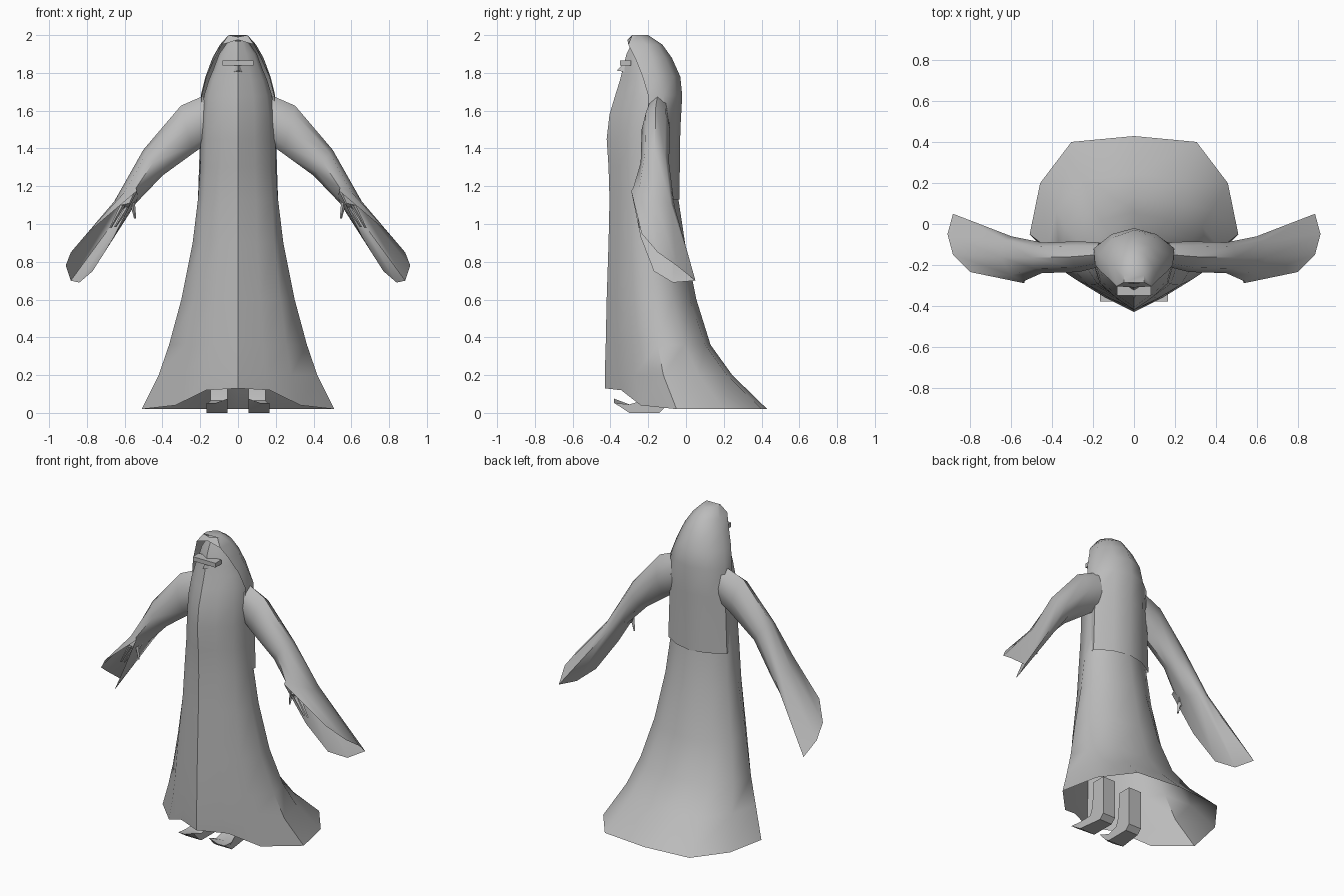
import bpy, bmesh, math

if "Cube" in bpy.data.objects:
    bpy.data.objects.remove(bpy.data.objects["Cube"])

grey = bpy.data.materials.new("plain_grey")
grey.diffuse_color = (0.5, 0.5, 0.5, 1)
grey.use_nodes = True
grey.node_tree.nodes["Principled BSDF"].inputs["Base Color"].default_value = grey.diffuse_color


def finish(name, bm, angle=50):
    bmesh.ops.remove_doubles(bm, verts=bm.verts, dist=0.0005)
    bmesh.ops.recalc_face_normals(bm, faces=bm.faces)
    me = bpy.data.meshes.new(name)
    bm.to_mesh(me)
    bm.free()
    ob = bpy.data.objects.new(name, me)
    bpy.context.collection.objects.link(ob)
    me.materials.append(grey)
    bpy.ops.object.select_all(action='DESELECT')
    ob.select_set(True)
    bpy.context.view_layer.objects.active = ob
    bpy.ops.object.shade_smooth_by_angle(angle=math.radians(angle))
    return ob


def loft(name, rings, closed=True, cap_start=False, cap_end=False, side=1, angle=50):
    bm = bmesh.new()
    rows = [[bm.verts.new((x * side, y, z)) for x, y, z in r] for r in rings]
    n = len(rows[0])
    for a, b in zip(rows, rows[1:]):
        for i in range(n if closed else n - 1):
            j = (i + 1) % n
            bm.faces.new((a[i], a[j], b[j], b[i]))
    if cap_start:
        bm.faces.new(rows[0])
    if cap_end:
        bm.faces.new(rows[-1])
    return finish(name, bm, angle)


def mirror_ring(half):
    """Close a half ring running from front centre to back centre."""
    return half + [(-x, y, z) for x, y, z in half[-2:0:-1]]


# Robe, chest, beard and face: one lofted body
TORSO = [(0, 0), (.45, .25), (.85, .55), (1, 1), (.95, 1.45), (.5, 1.78), (0, 2)]
HEM = [(0, 0), (.33, .23), (.65, .5), (1, 1), (.9, 1.52), (.6, 1.94), (0, 2)]
HEM_Z = [.13, .12, .04, .02, .02, .02, .02]
# z, half width, front y, side y, back y, hem roundness
body = [(.02, .51, -.43, -.05, .43, 1), (.2, .42, -.43, -.12, .245, .9),
        (.36, .365, -.425, -.15, .13, .75), (.6, .30, -.42, -.19, .055, .5),
        (.9, .24, -.41, -.2, -.005, .25), (1.13, .212, -.405, -.2, -.04, 0),
        (1.3, .2, -.41, -.19, -.055, 0), (1.45, .197, -.42, -.18, -.05, 0),
        (1.58, .193, -.405, -.17, -.05, 0), (1.68, .18, -.375, -.17, -.05, 0),
        (1.76, .155, -.35, -.18, -.06, 0), (1.82, .13, -.335, -.19, -.09, 0),
        (1.9, .1, -.315, -.2, -.13, 0), (1.97, .05, -.28, -.22, -.17, 0)]
rings = []
for n, (z, w, f, s, b, k) in enumerate(body):
    half = []
    for i, (t, h) in enumerate(zip(TORSO, HEM)):
        x = t[0] + (h[0] - t[0]) * k
        v = t[1] + (h[1] - t[1]) * k
        y = f + (s - f) * v if v <= 1 else s + (b - s) * (v - 1)
        half.append((x * w, y, HEM_Z[i] if n == 0 else z))
    rings.append(mirror_ring(half))
loft("robe_body", rings, cap_end=True)

# Hood: open shell round the back of the head, with a pointed brim
hood = [(1.13, .19, -.19, .212, -.12, .11, -.06, -.035),
        (1.5, .19, -.2, .2, -.12, .11, -.055, -.03),
        (1.68, .19, -.2, .197, -.12, .11, -.05, -.02),
        (1.78, .165, -.23, .172, -.15, .1, -.065, -.03),
        (1.88, .12, -.27, .135, -.18, .08, -.11, -.075),
        (1.95, .085, -.305, .095, -.21, .055, -.15, -.125),
        (2.0, .05, -.285, .05, -.25, .03, -.22, -.2)]
rings = []
for z, ex, ey, sx, sy, qx, qy, b in hood:
    h = [(ex, ey, z), (sx, sy, z), (qx, qy, z)]
    rings.append(h + [(0, b, z)] + [(-x, y, c) for x, y, c in h[::-1]])
loft("hood", rings, closed=False, cap_end=True)

# Brim plate over the forehead
brim = [[(-.05, -.285, 2), (0, -.29, 1.99), (.05, -.285, 2)],
        [(-.085, -.305, 1.95), (0, -.31, 1.975), (.085, -.305, 1.95)]]
loft("hood_brim", brim, closed=False)


def box(name, x0, x1, y0, y1, z0, z1):
    loft(name, [[(x0, y0, z), (x1, y0, z), (x1, y1, z), (x0, y1, z)] for z in (z0, z1)],
         cap_start=True, cap_end=True, angle=20)


# Glasses and nose
box("glasses", -.082, .082, -.35, -.29, 1.838, 1.866)
loft("nose", [[(-.012, -.32, 1.84), (0, -.34, 1.84), (.012, -.32, 1.84)],
              [(-.025, -.32, 1.805), (0, -.367, 1.812), (.025, -.32, 1.805)]],
     cap_start=True, cap_end=True, angle=20)


def sleeve_ring(cx, cy, cz, across, depth, ax, az):
    """Eight points round the arm, starting at the front, then outward."""
    out = []
    for i in range(8):
        a = i * math.pi / 4
        u = math.sin(a) * across
        out.append((cx + u * ax, cy - math.cos(a) * depth, cz + u * az))
    return out


wrist = [(.54, -.28, 1.19), (.60, -.25, 1.17), (.655, -.16, 1.12), (.64, -.08, 1.11),
         (.60, -.06, 1.09), (.56, -.08, 1.09), (.54, -.16, 1.11), (.53, -.24, 1.14)]
cuff = [(.535, -.29, 1.175), (.80, -.235, .95), (.885, -.15, .85), (.912, -.05, .78),
        (.885, .05, .70), (.84, -.07, .69), (.77, -.17, .75), (.66, -.24, .93)]
foot_profile = [(-.38, .075), (-.3, .045), (-.23, .065), (-.21, .12), (-.2, .28),
                (-.11, .28), (-.11, .03), (-.14, 0), (-.3, 0), (-.33, .02)]

for side, tag in ((1, "left"), (-1, "right")):
    # Wide sleeve ending in a slanted open cuff
    loft(tag + "_sleeve",
         [sleeve_ring(.17, -.15, 1.555, .125, .06, .1, .99),
          sleeve_ring(.27, -.16, 1.5, .13, .075, .25, .97),
          sleeve_ring(.45, -.165, 1.325, .085, .075, .6, .8), wrist, cuff],
         side=side)
    # Hand: flat palm with two tapered fingers and a thumb
    loft(tag + "_palm",
         [[(.54, -.25, 1.19), (.59, -.23, 1.17), (.57, -.19, 1.16), (.52, -.21, 1.16)],
          [(.575, -.265, 1.11), (.62, -.235, 1.10), (.605, -.21, 1.08), (.555, -.24, 1.08)]],
         cap_start=True, cap_end=True, side=side, angle=25)
    for i, (bx, bz, tx, tz) in enumerate([(.61, 1.10, .675, .98), (.585, 1.09, .65, .985),
                                          (.56, 1.12, .545, 1.03)]):
        loft(f"{tag}_finger_{i}",
             [[(x - r, -.245, z), (x, -.245 - r, z), (x + r, -.245, z), (x, -.245 + r, z)]
              for x, z, r in ((bx, bz, .014), (tx, tz, .006))],
             cap_start=True, cap_end=True, side=side, angle=25)
    # Boot with a turned-up toe, and the lower leg
    loft(tag + "_boot",
         [[(x + (.03 if y < -.25 else 0) * o, y, z * (.7 if y < -.35 and o else 1))
           for y, z in foot_profile]
          for x, o in ((.055, 0), (.10, .6), (.145, .7))],
         cap_start=True, cap_end=True, side=side, angle=25)
